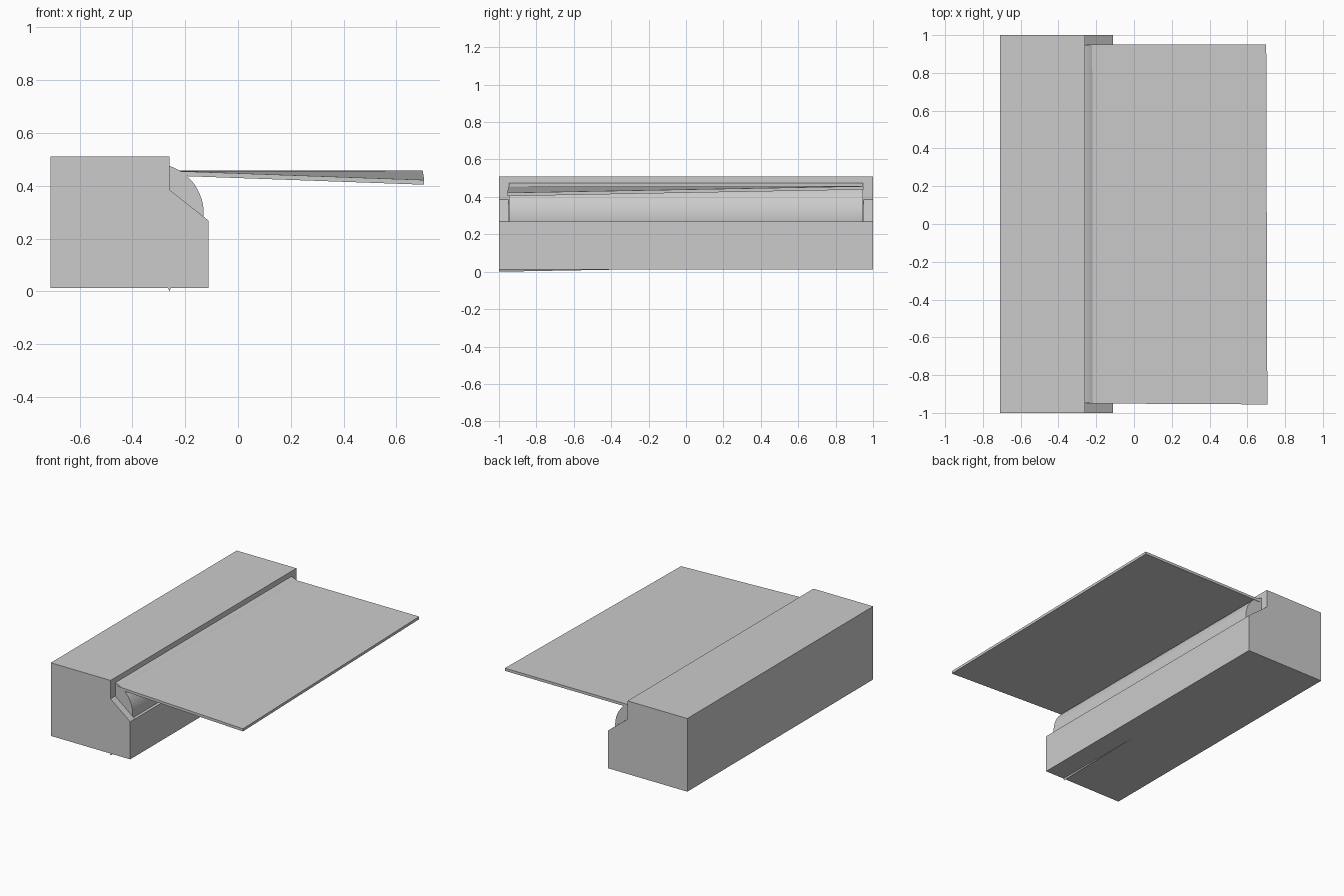
import bpy, math

if "Cube" in bpy.data.objects:
    bpy.data.objects.remove(bpy.data.objects["Cube"])


def mesh_object(name, verts, faces):
    me = bpy.data.meshes.new(name)
    me.from_pydata(verts, [], faces)
    me.update()
    ob = bpy.data.objects.new(name, me)
    bpy.context.collection.objects.link(ob)
    return ob


def extrude_profile(name, profile, y0, y1):
    """Prism from an anticlockwise (x, z) profile, running along y."""
    n = len(profile)
    verts = [(x, y, z) for y in (y0, y1) for x, z in profile]
    faces = [tuple(range(n)), tuple(range(2 * n - 1, n - 1, -1))]
    faces += [(i, i + n, (i + 1) % n + n, (i + 1) % n) for i in range(n)]
    return mesh_object(name, verts, faces)


# Main housing: one cross-section with a low front ledge
extrude_profile("housing", [(-0.71, 0.012), (-0.112, 0.012), (-0.112, 0.268),
                            (-0.26, 0.268), (-0.26, 0.51), (-0.71, 0.51)], -1, 1)

# Sloped cheeks closing both ends of the roller recess
for side, y0, y1 in (("front", -1, -0.95), ("back", 0.95, 1)):
    extrude_profile(side + "_cheek", [(-0.26, 0.268), (-0.112, 0.268), (-0.26, 0.385)], y0, y1)

# Smooth roller sunk into the housing
bpy.ops.mesh.primitive_cylinder_add(vertices=64, radius=0.19, depth=1.895,
                                    location=(-0.32, 0, 0.295),
                                    rotation=(math.pi / 2, 0, 0))
roller = bpy.context.object
roller.name = "feed_roller"
bpy.ops.object.shade_smooth_by_angle(angle=math.radians(30))

# Thin sheet, drooping at its front outer corner
top = [(-0.245, -0.95, 0.456), (0.706, -0.955, 0.422),
       (0.70, 0.95, 0.457), (-0.245, 0.95, 0.457)]
bottom = [(x, y, z - 0.018) for x, y, z in top]
mesh_object("sheet", bottom + top,
            [(3, 2, 1, 0), (4, 5, 6, 7)] +
            [(i, (i + 1) % 4, (i + 1) % 4 + 4, i + 4) for i in range(4)])

# Small tapering seam ridge under the housing
mesh_object("seam_ridge", [(-0.265, -1, 0.012), (-0.26, -1, 0.0), (-0.255, -1, 0.012),
                           (-0.26, -0.32, 0.012)],
            [(0, 1, 2), (0, 3, 1), (1, 3, 2), (0, 2, 3)])
